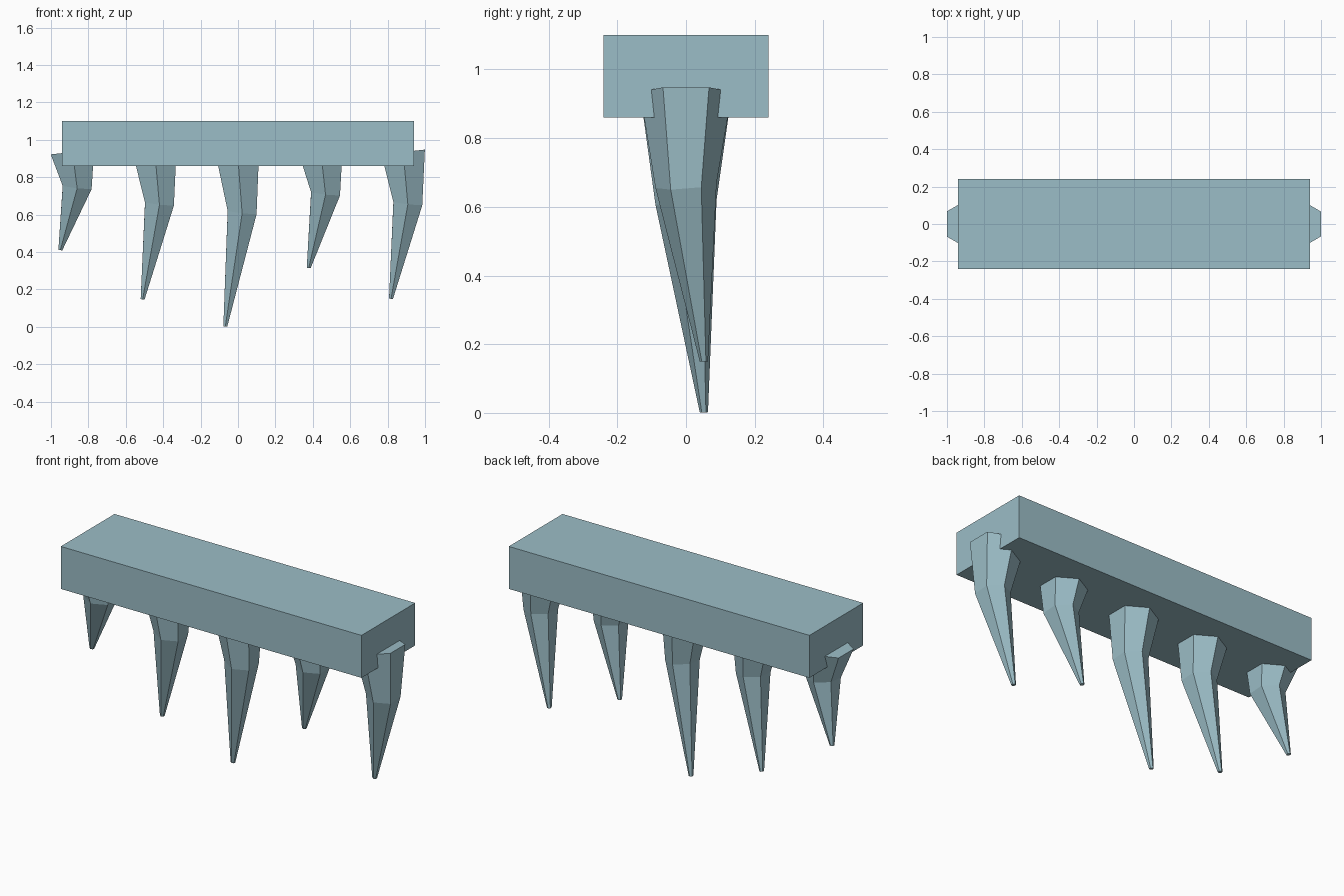
import bpy
import bmesh
from math import cos, sin, pi

cube = bpy.data.objects.get("Cube")
if cube:
    bpy.data.objects.remove(cube, do_unlink=True)

# Pale ice blue, the only colour
ICE = (0.33, 0.51, 0.57, 1)
ice = bpy.data.materials.new("ice_blue")
ice.use_nodes = True
ice.diffuse_color = ICE
bsdf = ice.node_tree.nodes["Principled BSDF"]
bsdf.inputs["Base Color"].default_value = ICE
bsdf.inputs["Roughness"].default_value = 0.8


def add_object(name, bm):
    bmesh.ops.recalc_face_normals(bm, faces=bm.faces)
    mesh = bpy.data.meshes.new(name)
    bm.to_mesh(mesh)
    bm.free()
    mesh.materials.append(ice)
    obj = bpy.data.objects.new(name, mesh)
    bpy.context.collection.objects.link(obj)
    return obj


def hex_ring(bm, x, y, z, radius, slope_x, slope_y):
    """Six-sided ring, flat sides towards +x and -x, tilted by its slopes."""
    ring = []
    for i in range(6):
        dx = radius * sin(i * pi / 3)
        dy = radius * cos(i * pi / 3)
        ring.append(bm.verts.new((x + dx, y + dy, z + dx * slope_x + dy * slope_y)))
    return ring


def icicle(name, x, mid_z, tip_z):
    bm = bmesh.new()
    rings = [
        hex_ring(bm, x - 0.025, 0, 0.935, 0.134, 0.11, 0),
        hex_ring(bm, x, 0, mid_z, 0.089, -0.11, 0.08),
        hex_ring(bm, x - 0.09, 0.052, tip_z, 0.012, -0.1, 0),
    ]
    for upper, lower in zip(rings, rings[1:]):
        for i in range(6):
            j = (i + 1) % 6
            bm.faces.new((upper[i], upper[j], lower[j], lower[i]))
    bm.faces.new(rings[0])
    bm.faces.new(rings[-1])
    add_object(name, bm)


# Ice bar
bm = bmesh.new()
bmesh.ops.create_cube(bm, size=1)
bmesh.ops.scale(bm, vec=(1.88, 0.48, 0.24), verts=bm.verts)
bmesh.ops.translate(bm, vec=(0, 0, 0.98), verts=bm.verts)
add_object("ice_bar", bm)

# Hanging icicles: name, x of the bend, bend height, tip height
for spike in (
    ("right_end_icicle", -0.86, 0.748, 0.41),
    ("right_icicle", -0.42, 0.66, 0.147),
    ("middle_icicle", 0.022, 0.614, 0.002),
    ("left_icicle", 0.468, 0.714, 0.315),
    ("left_end_icicle", 0.908, 0.662, 0.15),
):
    icicle(*spike)
